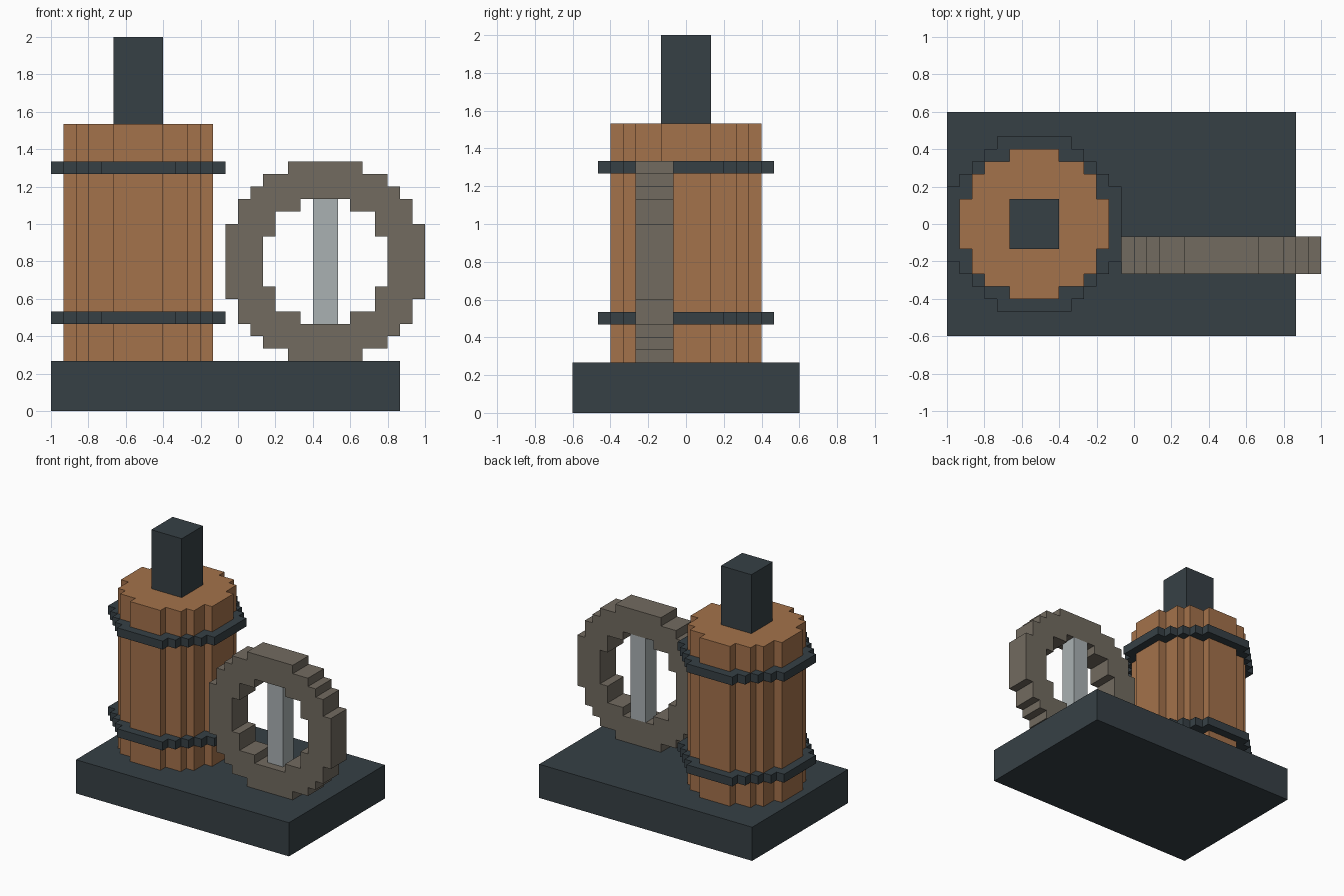
import bpy, bmesh, math
from mathutils import Matrix, Vector

if "Cube" in bpy.data.objects:
    bpy.data.objects.remove(bpy.data.objects["Cube"])

U = 1 / 15  # size of one block step


def material(name, color):
    m = bpy.data.materials.new(name)
    m.diffuse_color = (*color, 1)
    m.use_nodes = True
    m.node_tree.nodes["Principled BSDF"].inputs["Base Color"].default_value = m.diffuse_color
    return m


slate = material("slate", (0.037, 0.051, 0.060, 1)[:3])
wood = material("wood", (0.371, 0.168, 0.070))
stone = material("stone", (0.168, 0.147, 0.117))
steel = material("steel", (0.40, 0.44, 0.45))


def finish(name, bm, mat):
    bmesh.ops.recalc_face_normals(bm, faces=bm.faces)
    mesh = bpy.data.meshes.new(name)
    bm.to_mesh(mesh)
    bm.free()
    mesh.materials.append(mat)
    obj = bpy.data.objects.new(name, mesh)
    bpy.context.collection.objects.link(obj)
    return obj


def box(name, lo, hi, mat):
    """Box between two corners given in block steps."""
    lo, hi = Vector(lo) * U, Vector(hi) * U
    bm = bmesh.new()
    bmesh.ops.create_cube(bm, size=1, matrix=Matrix.LocRotScale((lo + hi) / 2, None, hi - lo))
    return finish(name, bm, mat)


def stepped_disc(name, center, radius, depth, mat, hole=0, upright=False):
    """Block-stepped disc or ring, centred, extruded along z (or y when upright)."""
    bm = bmesh.new()
    for i in range(-radius, radius):
        for j in range(-radius, radius):
            if hole < math.hypot(i + 0.5, j + 0.5) <= radius:
                bm.faces.new([bm.verts.new((i + a, j + b, -depth / 2))
                              for a, b in ((0, 0), (1, 0), (1, 1), (0, 1))])
    bmesh.ops.remove_doubles(bm, verts=bm.verts, dist=0.01)
    ext = bmesh.ops.extrude_face_region(bm, geom=bm.faces[:], use_keep_orig=True)
    bmesh.ops.translate(bm, vec=(0, 0, depth),
                        verts=[g for g in ext["geom"] if isinstance(g, bmesh.types.BMVert)])
    bmesh.ops.recalc_face_normals(bm, faces=bm.faces)
    # merge the flat cells into clean faces
    bmesh.ops.dissolve_limit(bm, angle_limit=0.02, verts=bm.verts, edges=bm.edges)
    turn = Matrix.Rotation(math.pi / 2 if upright else 0, 4, "X")
    bm.transform(Matrix.Translation(Vector(center) * U) @ Matrix.Scale(U, 4) @ turn)
    return finish(name, bm, mat)


# Base slab
box("base", (-15, -9, 0), (13, 9, 4), slate)

# Barrel with two hoops and a square post on top
stepped_disc("barrel", (-8, 0, 13.5), 6, 19, wood)
for label, z in (("lower", 7.5), ("upper", 19.5)):
    stepped_disc(label + "_hoop", (-8, 0, z), 7, 1, slate, hole=6)
box("top_post", (-10, -2, 23), (-6, 2, 30), slate)

# Upright wheel with a single vertical spoke
stepped_disc("wheel_rim", (7, -2.5, 12), 8, 3, stone, hole=5, upright=True)
box("wheel_spoke", (6, -3, 7), (8, -1, 17), steel)
